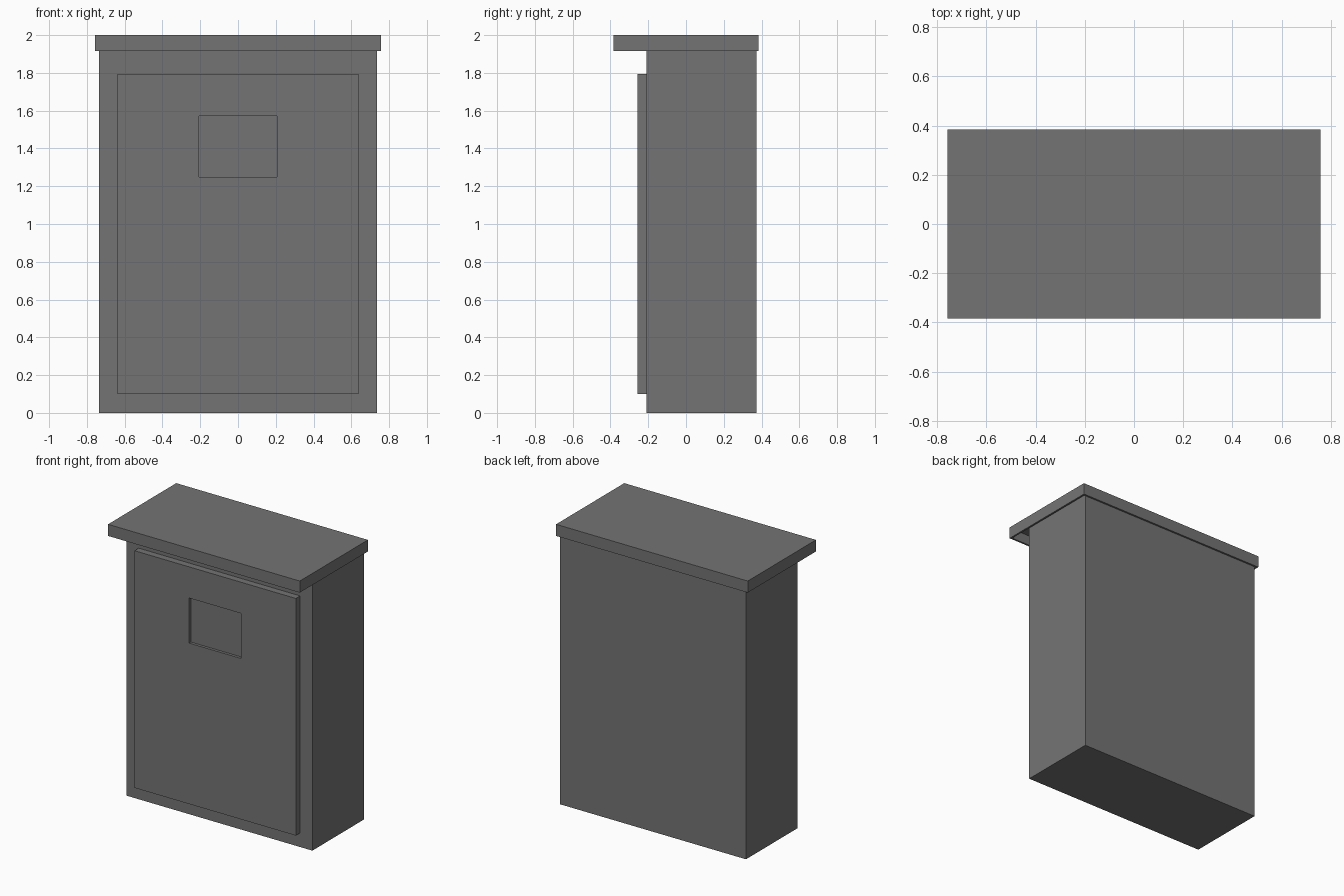
import bpy
import bmesh
from mathutils import Vector

default = bpy.data.objects.get("Cube")
if default:
    bpy.data.objects.remove(default, do_unlink=True)

# Single painted metal colour
GREY = (0.175, 0.175, 0.175, 1)
metal = bpy.data.materials.new("grey_metal")
metal.use_nodes = True
metal.diffuse_color = GREY
metal.node_tree.nodes["Principled BSDF"].inputs["Base Color"].default_value = GREY


def box(name, low, high, recess=None):
    """Box between two corners; recess = (outward normal, low, high, depth)."""
    low, high = Vector(low), Vector(high)
    bm = bmesh.new()
    bmesh.ops.create_cube(bm, size=1)
    for v in bm.verts:
        v.co = (low + high) / 2 + v.co * (high - low)
    if recess:
        normal, r_low, r_high, depth = recess
        normal = Vector(normal)
        bm.normal_update()
        face = max(bm.faces, key=lambda f: f.normal.dot(normal))
        middle = face.calc_center_median()

        # Inset the face, fit it to the opening, then push it inward
        bmesh.ops.inset_region(bm, faces=[face], thickness=0.01)
        for v in face.verts:
            for axis in range(3):
                if abs(normal[axis]) < 0.5:
                    side = r_low if v.co[axis] < middle[axis] else r_high
                    v.co[axis] = side[axis]
        bmesh.ops.inset_region(bm, faces=[face], thickness=0, depth=0)
        for v in face.verts:
            v.co -= normal * depth
        bmesh.ops.recalc_face_normals(bm, faces=bm.faces)
    mesh = bpy.data.meshes.new(name)
    bm.to_mesh(mesh)
    bm.free()
    mesh.materials.append(metal)
    obj = bpy.data.objects.new(name, mesh)
    bpy.context.collection.objects.link(obj)
    return obj


SHEET = 0.013  # lid wall thickness

# Cabinet body, reaching up inside the lid
box("cabinet_body", (-0.735, -0.21, 0), (0.735, 0.372, 1.98))

# Raised front door with a shallow window recess
box("door", (-0.638, -0.258, 0.1), (0.638, -0.21, 1.795),
    recess=((0, -1, 0), (-0.206, 0, 1.25), (0.206, 0, 1.572), 0.02))

# Overhanging lid, hollow underneath
box("lid", (-0.758, -0.385, 1.917), (0.758, 0.385, 2),
    recess=((0, 0, -1), (-0.758 + SHEET, -0.385 + SHEET, 0),
            (0.758 - SHEET, 0.385 - SHEET, 0), 0.083 - SHEET))
